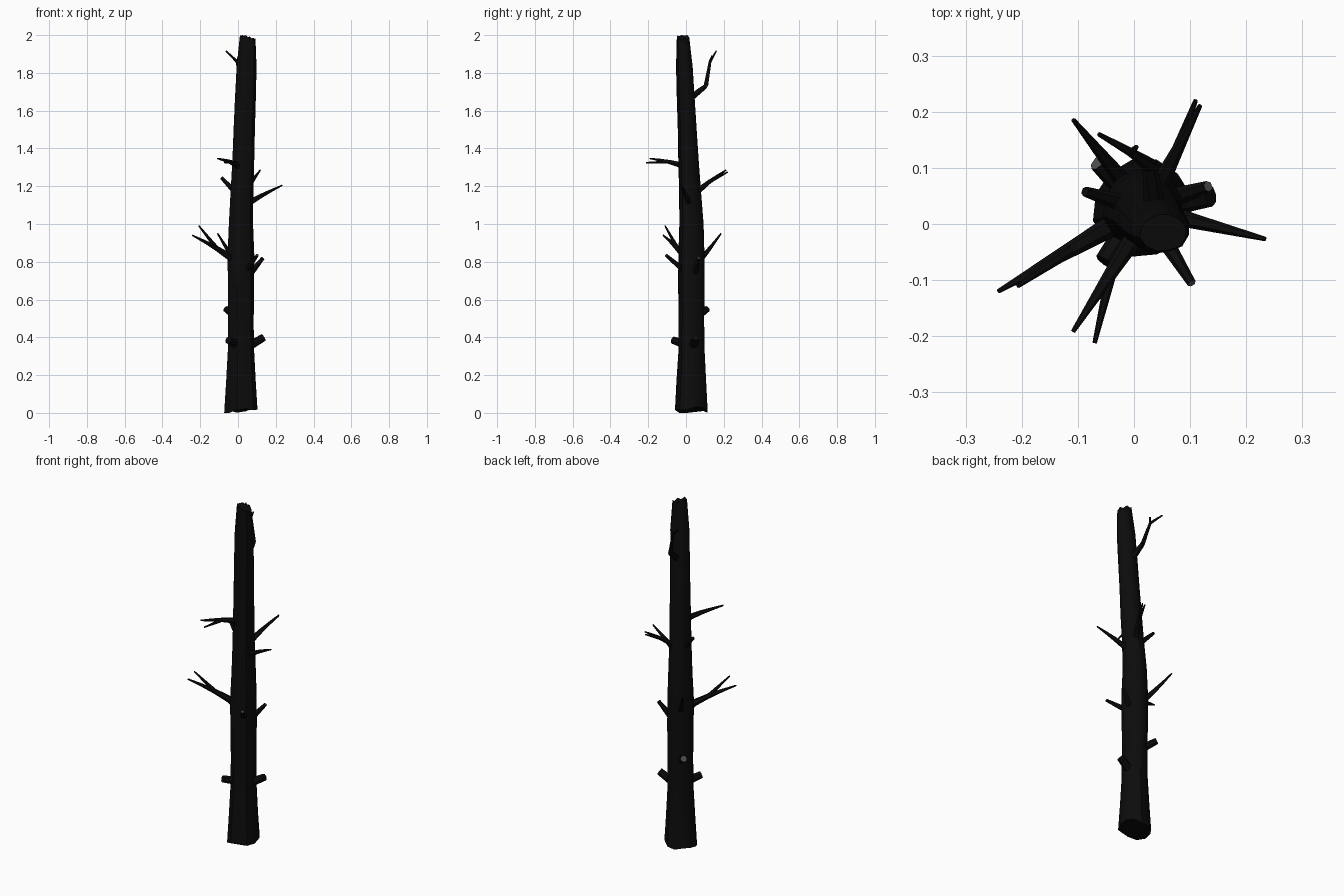
import bpy, bmesh, math, random
from mathutils import Vector

random.seed(4)
cube = bpy.data.objects.get("Cube")
if cube:
    bpy.data.objects.remove(cube, do_unlink=True)


def material(name, value):
    mat = bpy.data.materials.new(name)
    mat.use_nodes = True
    colour = (value, value, value, 1)
    mat.diffuse_color = colour
    bsdf = mat.node_tree.nodes["Principled BSDF"]
    bsdf.inputs["Base Color"].default_value = colour
    bsdf.inputs["Roughness"].default_value = 0.9
    return mat


bark = material("charred bark", 0.0035)
wood = material("grey broken wood", 0.08)


def finish(bm, name):
    bmesh.ops.recalc_face_normals(bm, faces=bm.faces)
    mesh = bpy.data.meshes.new(name)
    bm.to_mesh(mesh)
    bm.free()
    mesh.materials.append(bark)
    mesh.materials.append(wood)
    obj = bpy.data.objects.new(name, mesh)
    bpy.context.collection.objects.link(obj)
    bpy.ops.object.select_all(action='DESELECT')
    obj.select_set(True)
    bpy.context.view_layer.objects.active = obj
    bpy.ops.object.shade_smooth_by_angle(angle=math.radians(35))


def skin(bm, rings):
    """Join rings of points into a closed tube and return its end cap."""
    loops = [[bm.verts.new(p) for p in ring] for ring in rings]
    for low, high in zip(loops, loops[1:]):
        for i in range(len(low)):
            bm.faces.new((low[i - 1], low[i], high[i], high[i - 1]))
    bm.faces.new(loops[0][::-1])
    return bm.faces.new(loops[-1])


def trunk_axis(z):
    """The trunk leans once it is past half height."""
    lean = max(0, z - 1)
    return Vector((0.018 + 0.035 * lean, 0.03 - 0.045 * lean, z))


def trunk_radii(z):
    """Tapered, flared at the foot, swollen below the middle, flatter on top."""
    flare = 0.015 * max(0, 1 - 3 * z)
    swelling = 0.007 * math.exp(-((z - 0.8) / 0.2) ** 2)
    radius = 0.074 - 0.011 * z + flare + swelling
    if z > 1.95:
        radius *= 0.8
    return radius, radius * (1 - 0.2 * max(0, z - 1))


# Trunk with uneven ridges and ragged ends
SIDES, LEVELS = 12, 12
ridges = [random.uniform(0.95, 1.06) for side in range(SIDES)]
rings = []
for level in range(LEVELS + 1):
    z = 2 * level / LEVELS
    wide, deep = trunk_radii(z)
    ring = []
    for side, ridge in enumerate(ridges):
        angle = math.tau * (side + 0.5) / SIDES
        across, along = math.cos(angle), math.sin(angle)
        rough = ridge * random.uniform(0.985, 1.015)
        point = trunk_axis(z) + Vector((wide * across, deep * along, 0)) * rough
        if level == 0:
            point.z = max(0, 0.012 + 0.013 * across + 0.007 * (-1) ** (side // 2))
        elif level == LEVELS:
            point.z = min(z, z - 0.01 - 0.014 * across + 0.006 * (-1) ** side)
        ring.append(point)
    rings.append(ring)
bm = bmesh.new()
skin(bm, rings)
finish(bm, "trunk")


def tube(bm, points, thick, tip, sides):
    """Round tube through the points, thinning evenly to its tip."""
    rings = []
    last = len(points) - 1
    for i, point in enumerate(points):
        way = points[min(i + 1, last)] - points[max(i - 1, 0)]
        turn = way.to_track_quat('Z', 'Y')
        radius = thick + (tip - thick) * i / last
        angles = [math.tau * side / sides for side in range(sides)]
        rings.append([point + turn @ Vector((math.cos(a), math.sin(a), 0)) * radius
                      for a in angles])
    return skin(bm, rings)


def spot(height, heading, reach, rise):
    """Point at a compass heading and distance from the trunk axis."""
    a = math.radians(heading)
    return trunk_axis(height) + Vector((reach * math.cos(a), reach * math.sin(a), rise))


def limb(name, height, heading, reach, rise, thick=0.02, tip=0.004,
         bow=1, fork=None, pale=False, sides=6):
    """Branch growing from the trunk axis; fork is (turn, reach, rise) of a twig."""
    path = [spot(height, heading, reach * t, rise * t ** bow)
            for t in (i / 4 for i in range(5))]
    bm = bmesh.new()
    cap = tube(bm, path, thick, tip, sides)
    cap.material_index = int(pale)
    if fork:
        turn, twig_reach, twig_rise = fork
        end = spot(height, heading + turn, twig_reach, twig_rise)
        tube(bm, [path[2], end], thick / 2, tip, sides)
    finish(bm, name)


# Thick broken stubs low on the trunk
limb("low_left_stub", height=0.33, heading=10, reach=0.12, rise=0.07,
     thick=0.026, tip=0.02, sides=8)
limb("low_front_stub", height=0.35, heading=235, reach=0.12, rise=0.035,
     thick=0.026, tip=0.02, sides=8)
limb("low_back_stub", height=0.49, heading=135, reach=0.115, rise=0.06,
     thick=0.026, tip=0.018, sides=8, pale=True)

# Short snapped branches
limb("mid_front_stub", height=0.72, heading=-58, reach=0.16, rise=0.115,
     tip=0.008, pale=True)
limb("mid_left_stub", height=0.68, heading=18, reach=0.12, rise=0.14,
     thick=0.024, tip=0.01, pale=True)
limb("upper_right_stub", height=1.13, heading=163, reach=0.115, rise=0.115,
     tip=0.009)

# Long thin branches
limb("forked_right_branch", height=0.76, heading=210, reach=0.3, rise=0.18,
     thick=0.024, bow=0.7, fork=(2, 0.265, 0.23))
limb("back_branch", height=0.77, heading=129, reach=0.2, rise=0.18, bow=1.2)
limb("left_branch", height=1.08, heading=-14, reach=0.22, rise=0.125, bow=0.8)
limb("back_left_branch", height=1.13, heading=63, reach=0.21, rise=0.155,
     bow=0.8, fork=(3, 0.215, 0.145))
limb("forked_front_branch", height=1.27, heading=237, reach=0.25, rise=0.077,
     bow=0.4, fork=(10, 0.25, 0.055))

# Top branch: out from the trunk, sharply up, then a small forked tip
root = 1.65
elbow = spot(root, heading=97, reach=0.105, rise=0.08)
crook = spot(root, heading=110, reach=0.135, rise=0.21)
bm = bmesh.new()
tube(bm, [trunk_axis(root), elbow], thick=0.022, tip=0.013, sides=6)
tube(bm, [elbow, crook], thick=0.013, tip=0.008, sides=6)
tube(bm, [crook, spot(root, heading=123, reach=0.19, rise=0.265)],
     thick=0.008, tip=0.004, sides=6)
tube(bm, [crook, crook + Vector((0.01, 0.01, 0.03))], thick=0.007, tip=0.004, sides=6)
finish(bm, "top_back_branch")
